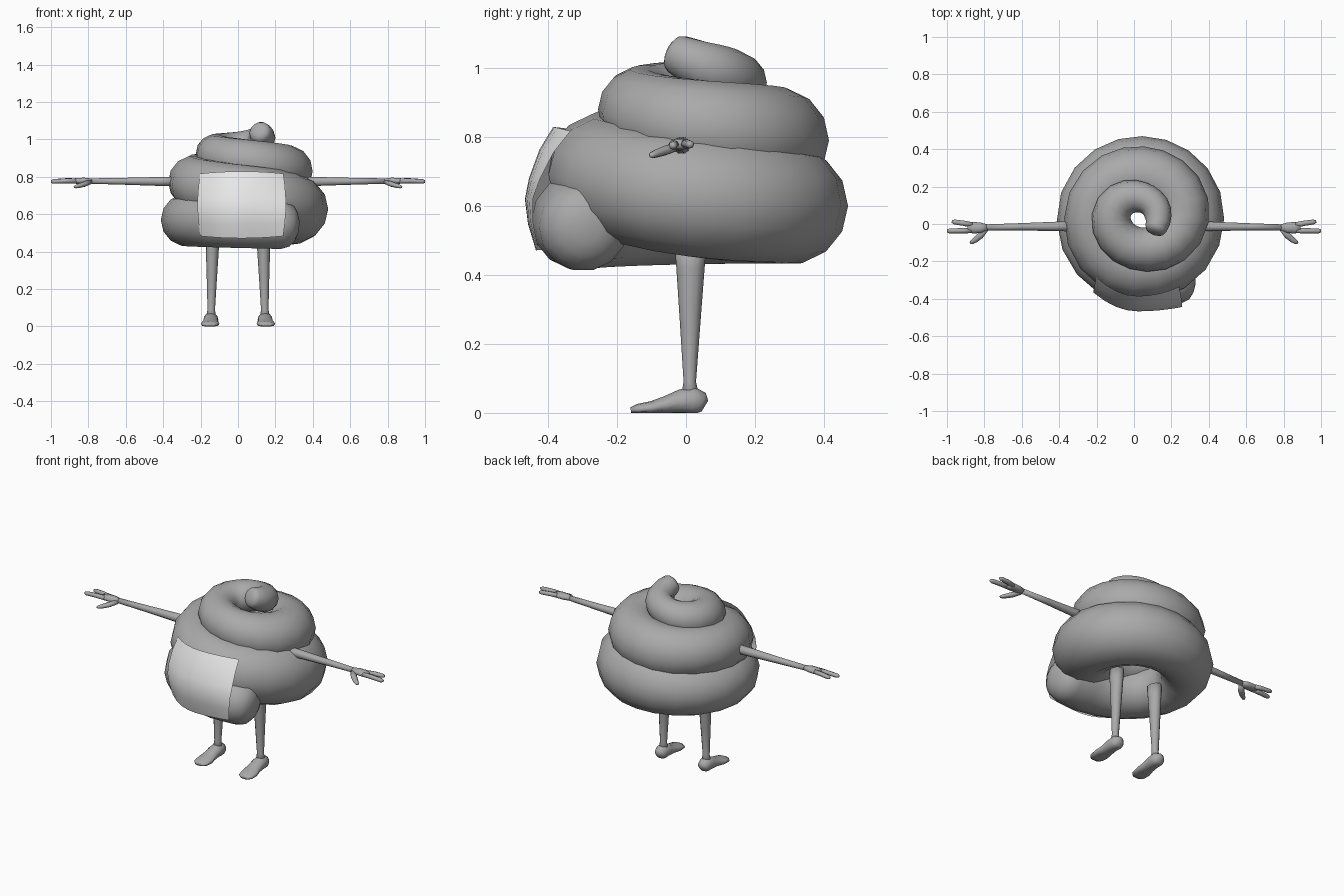
import bpy, math
from mathutils import Vector

if "Cube" in bpy.data.objects:
    bpy.data.objects.remove(bpy.data.objects["Cube"])


def material(name, value):
    m = bpy.data.materials.new(name)
    m.diffuse_color = (value, value, value, 1)
    m.use_nodes = True
    m.node_tree.nodes["Principled BSDF"].inputs["Base Color"].default_value = m.diffuse_color
    return m


GREY = material("mid grey", 0.4)
PALE = material("pale grey", 0.8)


def add_mesh(name, verts, faces, mat):
    mesh = bpy.data.meshes.new(name)
    mesh.from_pydata([tuple(v) for v in verts], [], faces)
    mesh.materials.append(mat)
    mesh.polygons.foreach_set("use_smooth", [True] * len(mesh.polygons))
    mesh.update()
    ob = bpy.data.objects.new(name, mesh)
    bpy.context.collection.objects.link(ob)
    return ob


def loft(name, path, sizes, sides, up=(0, 0, 1), floor=None, mat=GREY):
    """Closed tube along a path; each size is (half width, half height)."""
    path = [Vector(p) for p in path]
    up = Vector(up)
    verts, faces, n = [], [], len(path)
    for i, p in enumerate(path):
        tan = (path[min(i + 1, n - 1)] - path[max(i - 1, 0)]).normalized()
        side = tan.cross(up).normalized()
        top = side.cross(tan)
        w, h = sizes[i]
        for k in range(sides):
            a = 2 * math.pi * k / sides
            v = p + side * w * math.cos(a) + top * h * math.sin(a)
            if floor is not None:
                v.z = max(v.z, floor)
            verts.append(v)
    for i in range(n - 1):
        for k in range(sides):
            a, b = i * sides + k, i * sides + (k + 1) % sides
            faces.append((a, b, b + sides, a + sides))
    faces.append(tuple(reversed(range(sides))))
    faces.append(tuple(range((n - 1) * sides, n * sides)))
    return add_mesh(name, verts, faces, mat)


def interpolate(keys, t):
    """Smooth curve through keys (t, values...)."""
    i = max(j for j in range(len(keys) - 1) if keys[j][0] <= t or j == 0)

    def slope(j, c):
        a, b = keys[max(j - 1, 0)], keys[min(j + 1, len(keys) - 1)]
        return (b[c] - a[c]) / (b[0] - a[0])
    a, b = keys[i], keys[i + 1]
    d = b[0] - a[0]
    u = (t - a[0]) / d
    return [(2*u**3 - 3*u*u + 1) * a[c] + (u**3 - 2*u*u + u) * d * slope(i, c)
            + (3*u*u - 2*u**3) * b[c] + (u**3 - u*u) * d * slope(i + 1, c)
            for c in range(1, len(a))]


# Coiled body: turn in degrees, coil radius, height, tube radius
COIL = [(0, .40, .54, .13), (30, .35, .56, .145), (120, .31, .57, .142),
        (210, .25, .60, .17), (300, .262, .625, .18), (390, .29, .70, .165),
        (480, .27, .775, .142), (570, .212, .79, .153), (660, .222, .825, .142),
        (750, .185, .885, .117), (840, .16, .925, .104), (930, .093, .965, .083),
        (1020, .088, 1.005, .073), (1065, .108, 1.04, .058)]
path, sizes = [], []
steps = 56
for s in range(steps + 1):
    t = 1065 * s / steps
    rad, z, r = interpolate(COIL, t)
    a = math.radians(-60 - t)
    path.append(Vector((.04 + rad * math.cos(a), .05 + rad * math.sin(a), z)))
    sizes.append((r, r))
# rounded ends
for at_start in (True, False):
    end, nxt = (path[0], path[1]) if at_start else (path[-1], path[-2])
    r = sizes[0 if at_start else -1][0]
    out = (end - nxt).normalized()
    for u in (.35, .55, .65):
        q = end + out * r * u * (1 if at_start else .7)
        f = r * math.sqrt(1 - (u / .68) ** 2)
        if at_start:
            path.insert(0, q)
            sizes.insert(0, (f, f))
        else:
            path.append(q)
            sizes.append((f, f))
loft("coiled_body", path, sizes, 14)

# Curved face panel wrapped over the front of the coils
PROFILE = [(.475, -.435), (.55, -.458), (.62, -.467), (.68, -.455),
           (.76, -.425), (.825, -.385)]
COLS = 9
verts, faces = [], []
for j, (z, y) in enumerate(PROFILE):
    h = j / (len(PROFILE) - 1)
    for i in range(COLS):
        u = i / (COLS - 1)
        s = 2 * u - 1
        left = .10 * max(-s, 0) ** 2
        right = (.005 + .045 * h) * max(s, 0) ** 2
        bow = .012 * (1 - s * s) * (2 * h - 1)
        verts.append((.02 + s * (.222 + .015 * math.sin(math.pi * h)),
                      y + left + right, z + bow - .008 * (2 * h - 1)))
for j in range(len(PROFILE) - 1):
    for i in range(COLS - 1):
        a = j * COLS + i
        faces.append((a, a + 1, a + COLS + 1, a + COLS))
add_mesh("face_panel", verts, faces, PALE)

# Limbs, mirrored left and right
for sx, label in ((-1, "left"), (1, "right")):
    def limb(name, rows, sides, **kw):
        loft(label + "_" + name, [(sx * r[0], r[1], r[2]) for r in rows],
             [(r[3], r[4]) for r in rows], sides, **kw)

    limb("leg", [(.135, .013, .50, .037, .047), (.137, .013, .42, .035, .041),
                 (.140, .012, .25, .027, .029), (.143, .011, .09, .02, .018),
                 (.145, .012, .03, .03, .03)], 12, up=(0, 1, 0))
    limb("foot", [(.145, .055, .02, .016, .018), (.145, .045, .026, .032, .034),
                  (.145, .02, .034, .04, .042), (.146, -.015, .032, .04, .036),
                  (.147, -.06, .022, .042, .026), (.149, -.10, .014, .05, .02),
                  (.151, -.14, .010, .045, .016), (.151, -.16, .007, .026, .009)],
         12, floor=0)
    limb("arm", [(.30, -.012, .775, .028, .028), (.42, -.013, .775, .025, .025),
                 (.62, -.015, .776, .019, .019), (.79, -.018, .777, .016, .015)], 10)
    limb("palm", [(.78, -.018, .777, .015, .014), (.82, -.02, .778, .028, .018),
                  (.86, -.02, .778, .031, .017), (.89, -.018, .777, .024, .012)], 10)
    limb("thumb", [(.79, -.026, .772, .014, .013), (.822, -.062, .76, .018, .014),
                   (.850, -.086, .752, .015, .012), (.868, -.098, .747, .011, .009),
                   (.876, -.102, .745, .005, .005)], 8)
    limb("upper_finger", [(.86, -.006, .778, .015, .013), (.91, .004, .78, .014, .013),
                          (.96, .011, .778, .013, .012), (.974, .013, .777, .007, .007)], 8)
    limb("lower_finger", [(.86, -.034, .777, .015, .013), (.92, -.036, .778, .014, .013),
                          (.987, -.037, .775, .013, .012), (1.0, -.037, .774, .007, .007)], 8)
